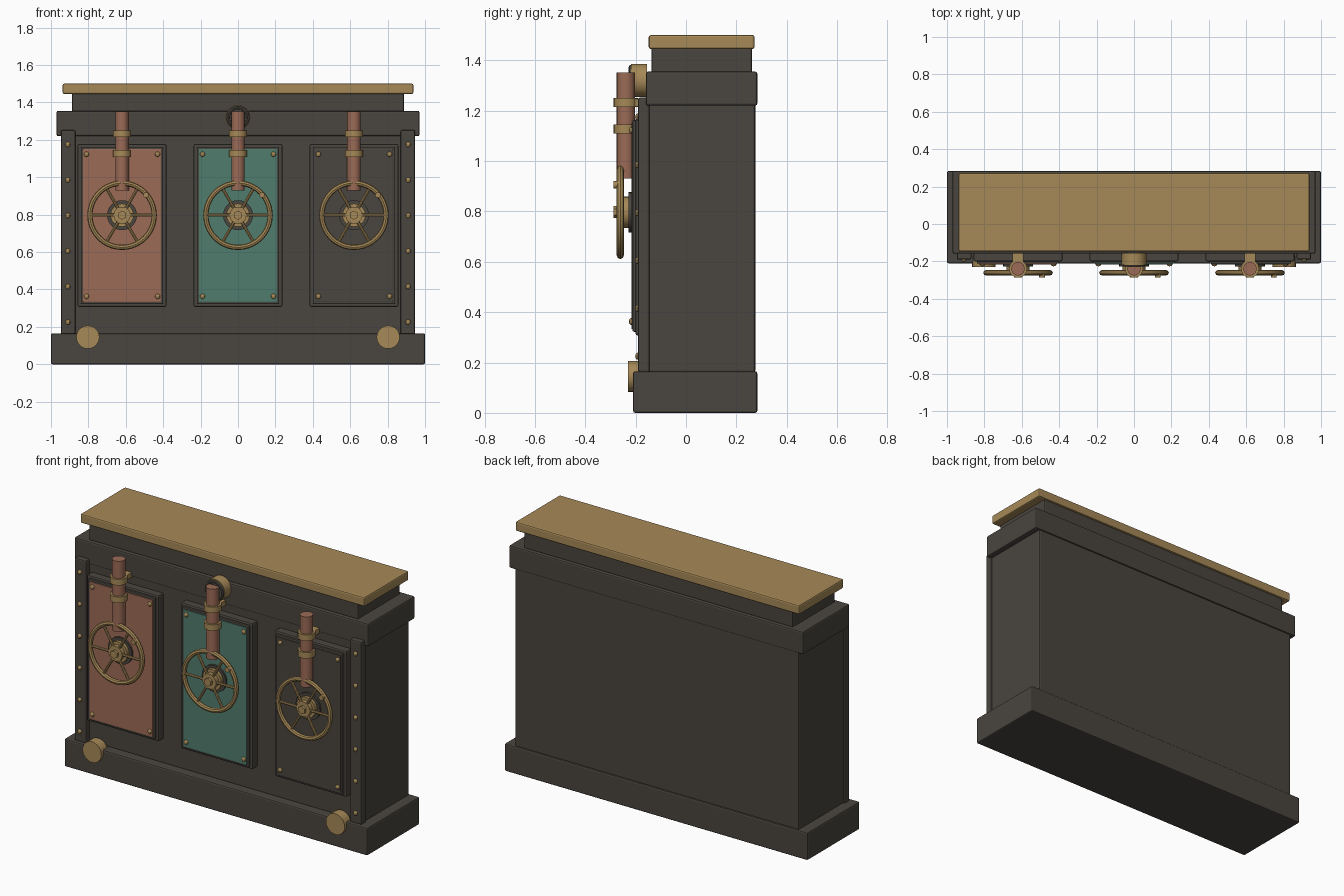
import bpy
import math
from mathutils import Matrix, Vector

cube = bpy.data.objects.get("Cube")
if cube:
    bpy.data.objects.remove(cube, do_unlink=True)


def material(name, rgb):
    m = bpy.data.materials.new(name)
    m.use_nodes = True
    m.diffuse_color = (*rgb, 1)
    m.node_tree.nodes["Principled BSDF"].inputs["Base Color"].default_value = (*rgb, 1)
    return m


IRON = material("dark iron", (0.068, 0.060, 0.050))
BRASS = material("brass", (0.38, 0.25, 0.095))
COPPER = material("copper", (0.33, 0.145, 0.092))
TEAL = material("teal enamel", (0.08, 0.205, 0.155))


def finish(name, mat, smooth=True):
    ob = bpy.context.object
    ob.name = name
    ob.data.materials.clear()
    ob.data.materials.append(mat)
    if smooth:
        bpy.ops.object.shade_smooth_by_angle(angle=math.radians(35))
    return ob


def box(name, mat, x, y, z, bevel=0.008):
    """Bevelled box from (low, high) pairs on each axis."""
    bpy.ops.mesh.primitive_cube_add(size=1)
    ob = finish(name, mat, False)
    lo, hi = Vector((x[0], y[0], z[0])), Vector((x[1], y[1], z[1]))
    ob.data.transform(Matrix.Translation((lo + hi) / 2) @ Matrix.Diagonal((*(hi - lo), 1)))
    if bevel:
        mod = ob.modifiers.new("edge", "BEVEL")
        mod.width = bevel
        mod.segments = 2
    return ob


def rod(name, mat, a, b, r, sides=24):
    """Cylinder between two points."""
    a, b = Vector(a), Vector(b)
    rot = (b - a).to_track_quat("Z", "Y").to_euler()
    bpy.ops.mesh.primitive_cylinder_add(vertices=sides, radius=r, depth=(b - a).length,
                                        location=(a + b) / 2, rotation=rot)
    return finish(name, mat)


def disc(name, mat, x, z, y0, y1, r, sides=24):
    return rod(name, mat, (x, y0, z), (x, y1, z), r, sides)


def ring(name, mat, x, y, z, major, minor):
    bpy.ops.mesh.primitive_torus_add(major_segments=40, minor_segments=8, major_radius=major,
                                     minor_radius=minor, location=(x, y, z),
                                     rotation=(math.pi / 2, 0, 0))
    return finish(name, mat)


def rivet(name, x, y, z):
    bpy.ops.mesh.primitive_uv_sphere_add(segments=8, ring_count=6, radius=0.014, location=(x, y, z))
    ob = finish(name, BRASS)
    ob.scale.y = 0.7


# Cabinet carcass
box("base_plinth", IRON, (-1, 1), (-0.21, 0.283), (0, 0.165))
box("body", IRON, (-0.937, 0.937), (-0.155, 0.275), (0.16, 1.23))
box("cornice", IRON, (-0.97, 0.97), (-0.159, 0.283), (1.22, 1.355))
box("neck", IRON, (-0.888, 0.888), (-0.137, 0.262), (1.35, 1.45))
box("counter_top", BRASS, (-0.937, 0.937), (-0.148, 0.272), (1.445, 1.5))

# Corner posts with rivets, and round feet bosses
for side, label in ((-1, "right"), (1, "left")):
    xs = sorted((side * 0.87, side * 0.947))
    box(label + "_post", IRON, xs, (-0.19, -0.145), (0.16, 1.252))
    for i in range(6):
        rivet(label + "_post_rivet", side * 0.91, -0.192, 0.225 + 0.19 * i)
    disc(label + "_boss", BRASS, side * 0.803, 0.145, -0.17, -0.23, 0.062)


def handwheel(x, z=0.797):
    y = -0.261
    ring("wheel_rim", BRASS, x, y, z, 0.172, 0.014)
    for i in range(6):
        a = i * math.pi / 3
        d = Vector((math.cos(a), 0, math.sin(a)))
        c = Vector((x, y, z))
        rod("wheel_spoke", BRASS, c + d * 0.03, c + d * 0.172, 0.008, 8)
    disc("wheel_flange", IRON, x, z, -0.21, -0.228, 0.08)
    disc("wheel_bearing", BRASS, x, z, -0.22, -0.247, 0.062)
    disc("wheel_hub", BRASS, x, z, -0.24, -0.272, 0.045)
    disc("wheel_nut", BRASS, x, z, -0.265, -0.287, 0.024, 6)
    disc("wheel_handle", BRASS, x + 0.128, z + 0.108, -0.255, -0.287, 0.015, 12)


# Three bays: stepped panel, pipe with collars, handwheel
for x, colour, label in ((-0.62, COPPER, "right"), (0, TEAL, "middle"), (0.62, IRON, "left")):
    box(label + "_panel_frame", IRON, (x - 0.237, x + 0.237), (-0.2, -0.15), (0.307, 1.178))
    box(label + "_panel_step", IRON, (x - 0.22, x + 0.22), (-0.212, -0.19), (0.322, 1.163), 0.005)
    box(label + "_panel", colour, (x - 0.208, x + 0.208), (-0.217, -0.2), (0.333, 1.151), 0.002)
    for sx in (-1, 1):
        for z in (0.363, 1.123):
            rivet(label + "_panel_rivet", x + sx * 0.19, -0.217, z)
    rod(label + "_pipe", COPPER, (x, -0.239, 0.93), (x, -0.239, 1.352), 0.036)
    for z in (1.127, 1.232):
        rod(label + "_pipe_collar", BRASS, (x, -0.239, z - 0.018), (x, -0.239, z + 0.018), 0.048)
        box(label + "_pipe_bracket", BRASS, (x - 0.03, x + 0.03), (-0.215, -0.158),
            (z - 0.015, z + 0.015), 0)
    handwheel(x)

# Round gauge behind the middle pipe
disc("gauge_case", BRASS, 0, 1.32, -0.155, -0.218, 0.066, 32)
disc("gauge_face", IRON, 0, 1.32, -0.21, -0.222, 0.052, 32)
ring("gauge_rim", IRON, 0, -0.218, 1.32, 0.052, 0.01)
